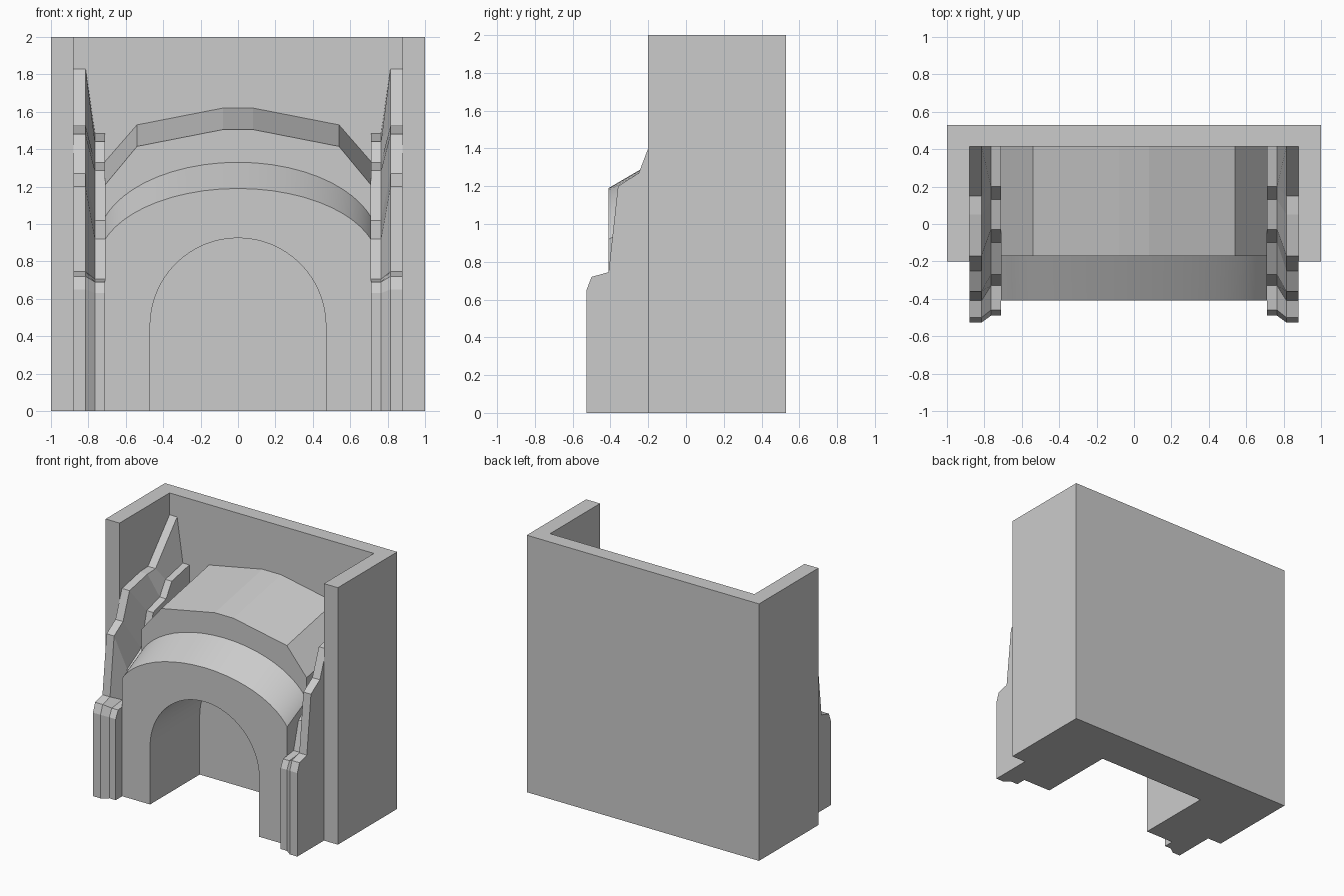
import bpy, bmesh, math

cube = bpy.data.objects.get("Cube")
if cube:
    bpy.data.objects.remove(cube, do_unlink=True)

stone = bpy.data.materials.new("plain_grey")
stone.use_nodes = True
GREY = (0.6, 0.6, 0.6, 1)
stone.diffuse_color = GREY
stone.node_tree.nodes["Principled BSDF"].inputs["Base Color"].default_value = GREY


def loft(name, sections, smooth=False):
    """Bridge matching closed outlines and cap both ends."""
    bm = bmesh.new()
    rings = [[bm.verts.new(p) for p in s] for s in sections]
    n = len(rings[0])
    for a, b in zip(rings, rings[1:]):
        for i in range(n):
            j = (i + 1) % n
            bm.faces.new((a[i], a[j], b[j], b[i]))
    bm.faces.new(rings[0][::-1])
    bm.faces.new(rings[-1])
    bmesh.ops.recalc_face_normals(bm, faces=bm.faces)
    mesh = bpy.data.meshes.new(name)
    bm.to_mesh(mesh)
    bm.free()
    mesh.materials.append(stone)
    obj = bpy.data.objects.new(name, mesh)
    bpy.context.collection.objects.link(obj)
    if smooth:
        bpy.ops.object.select_all(action="DESELECT")
        obj.select_set(True)
        bpy.context.view_layer.objects.active = obj
        bpy.ops.object.shade_smooth_by_angle(angle=math.radians(30))
    return obj


BACK = 0.415      # inside face of the rear wall
STEP = -0.17      # plane where the hood sits behind the arch
HALF = 0.71       # half width of the arch body

# Three-sided outer casing
plan = [(-1, 0.53), (1, 0.53), (1, -0.2), (0.88, -0.2), (0.88, BACK),
        (-0.88, BACK), (-0.88, -0.2), (-1, -0.2)]
loft("outer_casing", [[(x, y, z) for x, y in plan] for z in (0, 2)])

# Round-headed opening, traced from right foot to left foot
R, SPRING, SEG = 0.47, 0.455, 32
opening = [(R, 0)]
for i in range(SEG + 1):
    t = math.pi * i / SEG
    opening.append((R * math.cos(t), SPRING + R * math.sin(t)))
opening.append((-R, 0))


def outline(top, y):
    """Body outline: outer top from left to right, then the opening."""
    pts = [(-HALF, 0)] + top + [(HALF, 0)] + opening
    return [(x, y, z) for x, z in pts]


def crown(base, rise):
    """Shallow elliptical top of the arch."""
    n = 24
    xs = [HALF * math.sin(math.pi * (i / n - 0.5)) for i in range(n + 1)]
    return [(x, base + rise * math.sqrt(1 - (x / 0.75) ** 2)) for x in xs]


# Front arch with a rounded, rearward sloping crown
loft("front_arch", [outline(crown(0.79, 0.4), -0.41),
                    outline(crown(0.9, 0.43), STEP)], smooth=True)


# Faceted hood behind the arch, rising towards the rear
def hood_top(peak, shoulder, eave):
    right = [(0.08, peak), (0.54, shoulder), (HALF, eave)]
    return [(-x, z) for x, z in reversed(right)] + right


loft("hood", [outline(hood_top(1.505, 1.415, 1.21), STEP),
              outline(hood_top(1.62, 1.53, 1.335), BACK)])

# Solid rear of the opening
loft("opening_back", [[(-0.55, y, 0), (0.55, y, 0), (0.55, y, 1.05), (-0.55, y, 1.05)]
                      for y in (0.2, BACK)])

# Stepped side panels: tall outer profile blending into a low inner one (y, z)
tall = [(BACK, 1.83), (0.15, 1.53), (0.05, 1.525), (-0.17, 1.48), (-0.25, 1.27),
        (-0.36, 1.2), (-0.41, 0.745), (-0.5, 0.72), (-0.527, 0.65), (-0.527, 0)]
low = [(BACK, 1.485), (0.2, 1.44), (0.13, 1.33), (-0.03, 1.285), (-0.1, 1.02),
       (-0.27, 0.92), (-0.33, 0.705), (-0.46, 0.69), (-0.49, 0.63), (-0.49, 0)]
for side, label in ((1, "left"), (-1, "right")):
    cuts = ((0.88, tall), (0.815, tall), (0.765, low), (HALF, low))
    loft(label + "_side_panel",
         [[(side * x, y, z) for y, z in prof + [(BACK, 0)]] for x, prof in cuts])
